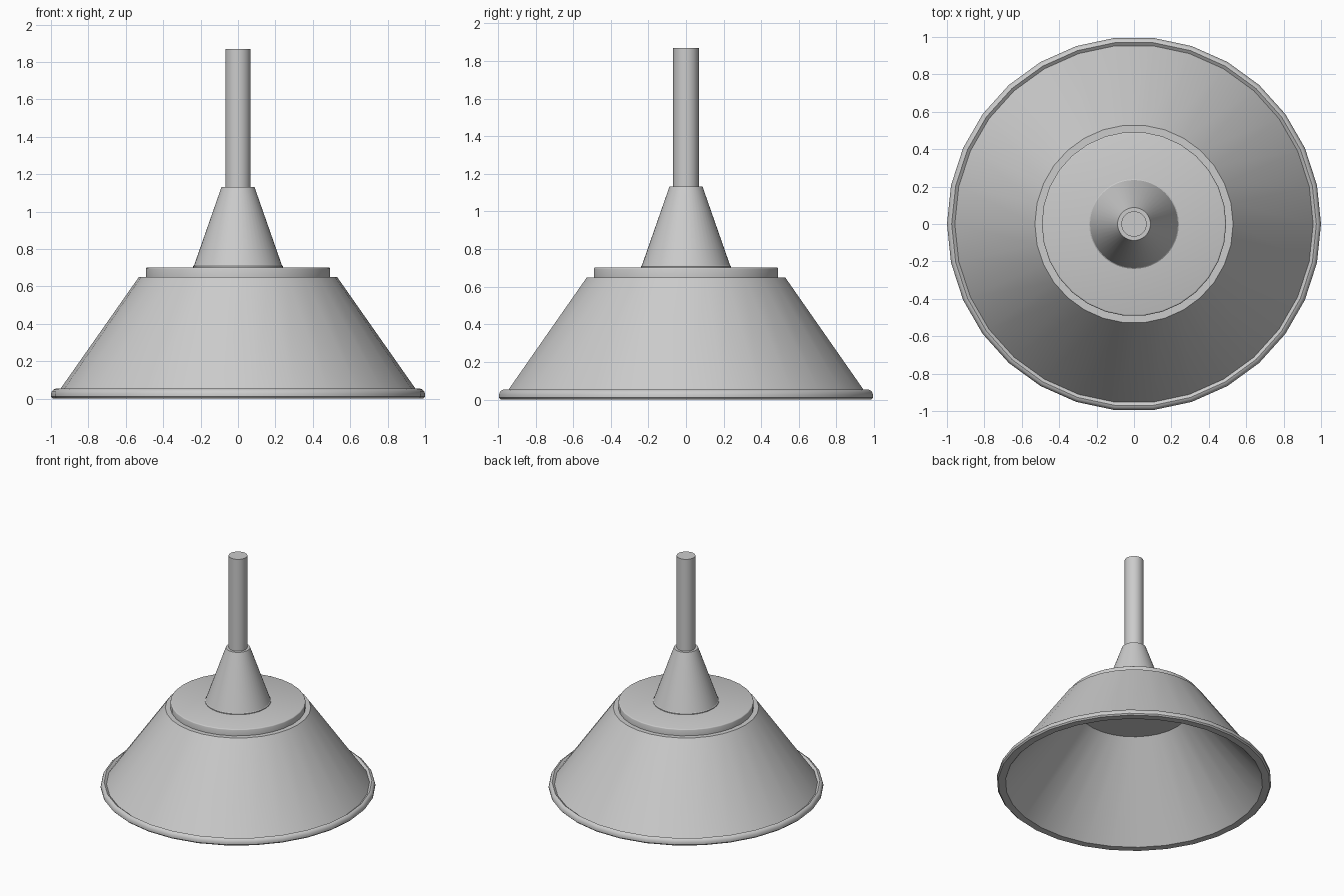
import bpy, bmesh, math
from mathutils import Vector

if "Cube" in bpy.data.objects:
    bpy.data.objects.remove(bpy.data.objects["Cube"])


def lathe(name, profile, segments):
    """Revolve an (r, z) profile around z."""
    bm = bmesh.new()
    verts = [bm.verts.new((r, 0, z)) for r, z in profile]
    edges = [bm.edges.new(pair) for pair in zip(verts, verts[1:])]
    bmesh.ops.spin(bm, geom=verts + edges, cent=Vector(), axis=Vector((0, 0, 1)),
                   angle=math.tau, steps=segments)
    bmesh.ops.remove_doubles(bm, verts=bm.verts[:], dist=1e-4)
    bmesh.ops.recalc_face_normals(bm, faces=bm.faces[:])
    mesh = bpy.data.meshes.new(name)
    bm.to_mesh(mesh)
    bm.free()
    obj = bpy.data.objects.new(name, mesh)
    bpy.context.collection.objects.link(obj)
    bpy.ops.object.select_all(action='DESELECT')
    obj.select_set(True)
    bpy.context.view_layer.objects.active = obj
    bpy.ops.object.shade_smooth_by_angle(angle=math.radians(30))
    return obj


# Hollow shade: tapered inside, rolled raised lip, sloped outside, flat top
lathe("lamp_shade", [
    (0, 0.625), (0.41, 0.625), (0.937, 0.0),
    (0.99, 0.0), (1.0, 0.01), (1.0, 0.025), (0.995, 0.04), (0.986, 0.049),
    (0.975, 0.053), (0.958, 0.04), (0.53, 0.65), (0, 0.65)], 30)

# Raised disc with a softened edge on top of the shade
lathe("shade_cap", [
    (0, 0.65), (0.493, 0.65), (0.493, 0.694), (0.4915, 0.698), (0.489, 0.7005),
    (0.485, 0.702), (0, 0.702)], 30)

# Tapered socket cover with a small foot edge
lathe("socket_cone", [
    (0, 0.702), (0.24, 0.702), (0.24, 0.708), (0.235, 0.712),
    (0.088, 1.132), (0, 1.132)], 48)

# Hanging rod
lathe("hanging_rod", [(0, 1.13), (0.068, 1.13), (0.068, 1.87), (0, 1.87)], 32)
